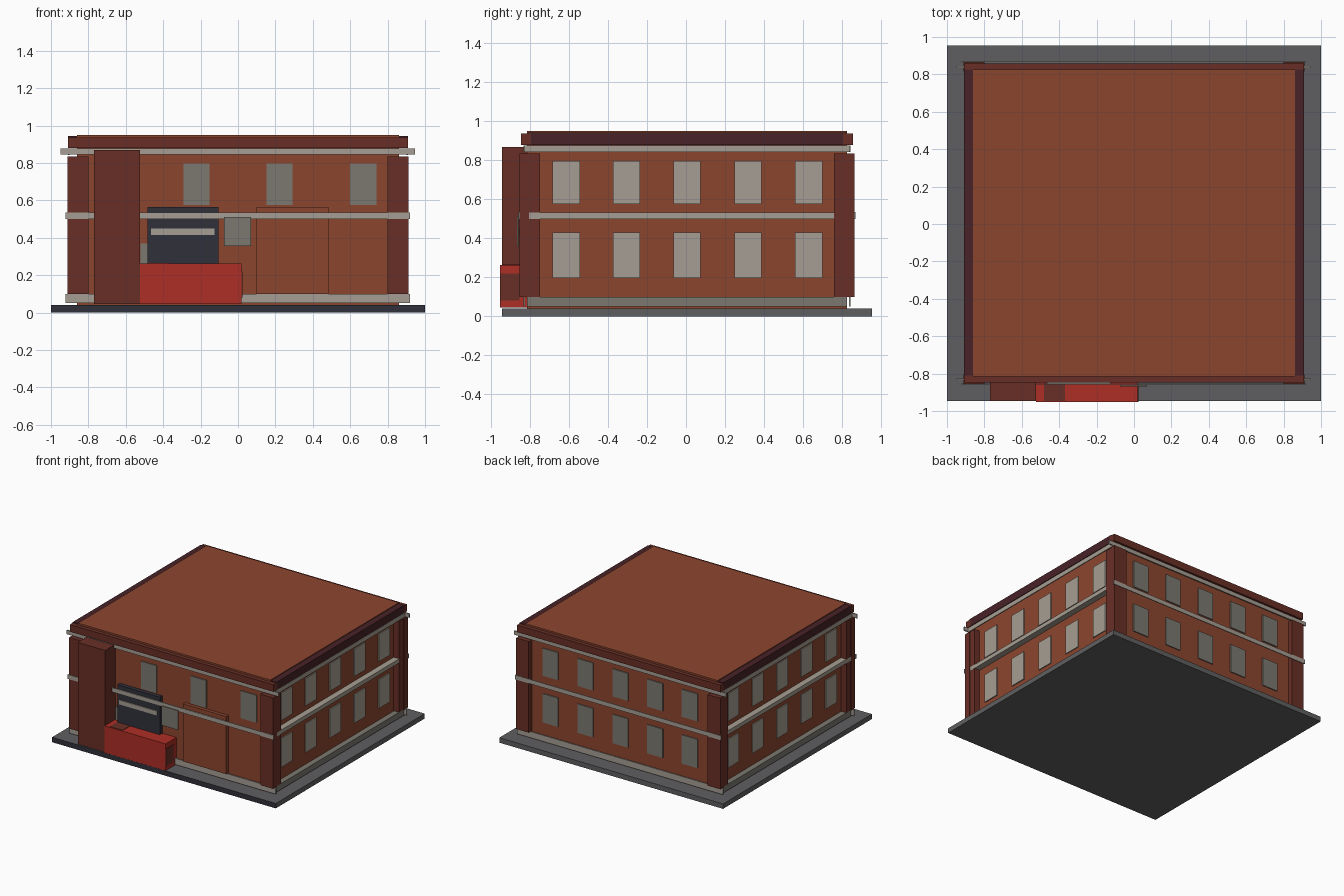
import bpy

cube = bpy.data.objects.get("Cube")
if cube:
    bpy.data.objects.remove(cube, do_unlink=True)


def material(name, code):
    """Flat material from an sRGB hex code."""
    srgb = [int(code[i:i + 2], 16) / 255 for i in (0, 2, 4)]
    rgba = [((c + 0.055) / 1.055) ** 2.4 for c in srgb] + [1]
    m = bpy.data.materials.new(name)
    m.use_nodes = True
    m.diffuse_color = rgba
    m.node_tree.nodes["Principled BSDF"].inputs["Base Color"].default_value = rgba
    return m


brick = material("brick", "8C452F")
maroon = material("maroon brick", "692F26")
dark = material("dark maroon", "482228")
red = material("red", "AE2E26")
navy = material("dark navy", "30303B")
grey = material("paving grey", "5F5F61")
cream = material("cream stone", "A69E93")
glass = material("window grey", "7C7970")


def box(name, mat, x, y, z):
    """Box spanning the given (low, high) ranges."""
    verts = [(a, b, c) for a in x for b in y for c in z]
    faces = [(0, 1, 3, 2), (4, 6, 7, 5), (0, 4, 5, 1),
             (2, 3, 7, 6), (0, 2, 6, 4), (1, 5, 7, 3)]
    mesh = bpy.data.meshes.new(name)
    mesh.from_pydata(verts, [], faces)
    mesh.materials.append(mat)
    ob = bpy.data.objects.new(name, mesh)
    bpy.context.collection.objects.link(ob)
    return ob


def out(side, near, far):
    """Range between two distances on one side of the centre."""
    return tuple(sorted((side * near, side * far)))


MID_Y = 0.005


def out_y(side, near, far):
    return tuple(v + MID_Y for v in out(side, near, far))


# Paved base with a dark front edge
base = box("paved_base", grey, (-1, 1), (-0.945, 0.955), (0, 0.04))
base.data.materials.append(navy)
for face in base.data.polygons:
    if face.normal.y < -0.5:
        face.material_index = 1

# Brick body with its flat roof
box("brick_body", brick, (-0.86, 0.86), (-0.815, 0.825), (0.04, 0.95))

upper, lower = (0.575, 0.797), (0.197, 0.43)
columns = [-0.615, -0.305, 0.005, 0.318, 0.63]

for s, label in ((-1, "front"), (1, "back")):
    # Parapet, corner pillars and stone bands
    box(label + "_parapet", maroon, (-0.91, 0.91), out_y(s, 0.8, 0.852), (0.88, 0.937))
    for t in (-1, 1):
        box(label + "_pillar", maroon, out(t, 0.8, 0.912), out_y(s, 0.81, 0.86), (0.1, 0.835))
    box(label + "_cornice", cream, (-0.95, 0.945), out_y(s, 0.83, 0.839), (0.845, 0.877))
    box(label + "_middle_band", cream, (-0.922, 0.92), out_y(s, 0.857, 0.864), (0.5, 0.535))
    box(label + "_bottom_band", cream, (-0.922, 0.92), out_y(s, 0.83, 0.838), (0.05, 0.1))

for s, label in ((-1, "right"), (1, "left")):
    box(label + "_parapet", dark, out(s, 0.86, 0.91), (-0.81, 0.825), (0.88, 0.943))
    for t in (-1, 1):
        box(label + "_pillar", maroon, out(s, 0.85, 0.908), out_y(t, 0.755, 0.815), (0.1, 0.835))
    box(label + "_cornice", cream, out(s, 0.9, 0.908), (-0.825, 0.845), (0.842, 0.877))
    box(label + "_middle_band", cream, out(s, 0.86, 0.909), (-0.81, 0.76), (0.5, 0.533))
    box(label + "_bottom_band", glass, out(s, 0.86, 0.905), (-0.815, 0.825), (0.05, 0.098))
    # Side windows
    for c in columns:
        for row in (upper, lower):
            box(label + "_window", cream, out(s, 0.86, 0.868), (c - 0.07, c + 0.07), row)

# Back windows
for c in columns:
    for row in (upper, lower):
        box("back_window", glass, (c - 0.07, c + 0.07), (0.825, 0.833), row)

# Front windows
for c in (-0.222, 0.222, 0.67):
    box("front_window", glass, (c - 0.07, c + 0.07), (-0.823, -0.815), upper)
box("low_window", glass, (-0.075, 0.07), (-0.868, -0.86), (0.355, 0.51))
box("hidden_window", glass, (-0.52, -0.45), (-0.823, -0.815), (0.2, 0.37))

# Front door panel
box("door_panel", brick, (0.1, 0.485), (-0.843, -0.815), (0.1, 0.565))

# Dark entrance panel with pale strip
box("entrance_panel", navy, (-0.485, -0.105), (-0.848, -0.815), (0.05, 0.565))
box("entrance_strip", cream, (-0.465, -0.125), (-0.856, -0.848), (0.415, 0.45))

# Tower beside the entrance
box("front_tower", maroon, (-0.77, -0.525), (-0.945, -0.815), (0.045, 0.868))

# Low red porch with maroon insets on its end and top
box("red_porch", red, (-0.525, 0.02), (-0.953, -0.815), (0.045, 0.262))
box("porch_end_inset", maroon, (0.02, 0.023), (-0.953, -0.855), (0.08, 0.22))
box("porch_top_inset", maroon, (-0.482, -0.37), (-0.945, -0.85), (0.262, 0.265))
